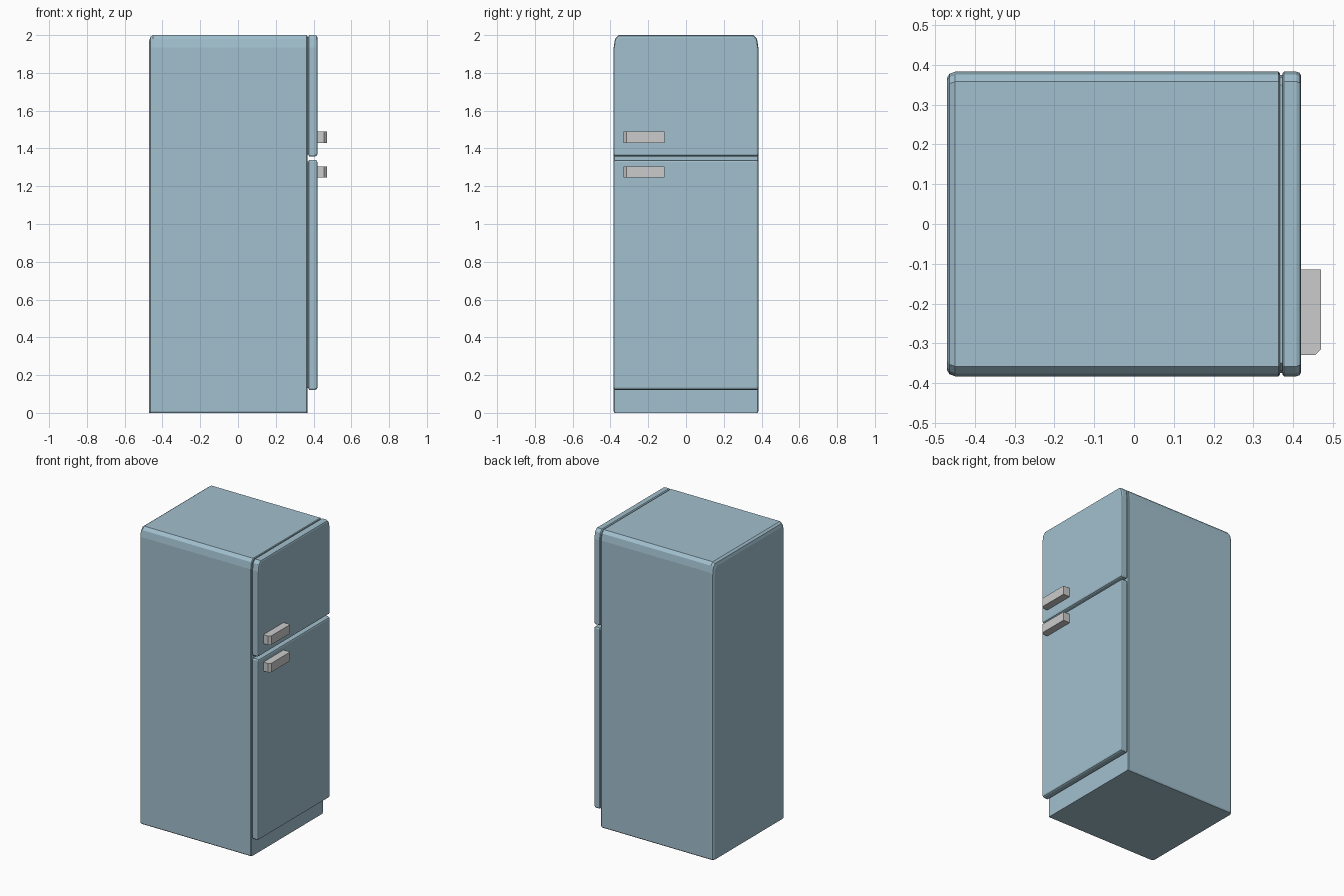
import bpy, bmesh

if "Cube" in bpy.data.objects:
    bpy.data.objects.remove(bpy.data.objects["Cube"])

blue = bpy.data.materials.new("pale_blue")
blue.diffuse_color = (0.36, 0.53, 0.62, 1)
blue.use_nodes = True
blue.node_tree.nodes["Principled BSDF"].inputs["Base Color"].default_value = blue.diffuse_color

HALF = 0.383  # half width of body and doors


def make_object(name, bm, mat=None):
    bmesh.ops.recalc_face_normals(bm, faces=bm.faces)
    me = bpy.data.meshes.new(name)
    bm.to_mesh(me)
    bm.free()
    ob = bpy.data.objects.new(name, me)
    bpy.context.collection.objects.link(ob)
    if mat:
        me.materials.append(mat)
    return ob


def outline(z0, z1, inset, drop, rounded):
    """Symmetric y-z cross-section with a chamfered base and optional rounded top."""
    w, b, t = HALF - inset, z0, z1 - drop
    half = [(w - 0.005, b), (w, b + 0.008)]
    if rounded:
        half += [(w, t - 0.065), (w - 0.007, t - 0.02), (w - 0.025, t)]
    else:
        half += [(w, t - 0.008), (w - 0.005, t)]
    return half + [(-y, z) for y, z in reversed(half)]


def loft(name, sections, mat=None):
    """Bridge cross-sections (x, outline) along x and cap both ends."""
    bm = bmesh.new()
    rings = [[bm.verts.new((x, y, z)) for y, z in pts] for x, pts in sections]
    n = len(rings[0])
    for a, b in zip(rings, rings[1:]):
        for i in range(n):
            j = (i + 1) % n
            bm.faces.new((a[i], a[j], b[j], b[i]))
    bm.faces.new(rings[0])
    bm.faces.new(rings[-1])
    return make_object(name, bm, mat)


# Cabinet: softened back edges, small bevel at the front
loft("cabinet", [(x, outline(0, 2, i, d, True)) for x, i, d in (
    (-0.47, 0.015, 0.03), (-0.464, 0.005, 0.01), (-0.45, 0, 0),
    (0.363, 0, 0), (0.367, 0.004, 0.004))], blue)

# Doors, each with a thin recessed seal behind it
for name, z0, z1, rounded in (("upper", 1.358, 2.0, True), ("lower", 0.122, 1.34, False)):
    loft(name + "_door", [(x, outline(z0 + e, z1, i, e, rounded)) for x, i, e in (
        (0.373, 0.004, 0.006), (0.377, 0, 0), (0.409, 0, 0),
        (0.417, 0.003, 0.004), (0.42, 0.009, 0.012))], blue)
    loft(name + "_seal", [(x, outline(z0 + 0.01, z1, 0.008, 0.01, rounded))
                          for x in (0.366, 0.374)], blue)

# Handles: solid bars with one chamfered outer corner
plan = [(0.418, -0.115), (0.47, -0.115), (0.47, -0.316), (0.455, -0.33), (0.418, -0.33)]
for name, z in (("upper_handle", 1.43), ("lower_handle", 1.245)):
    bm = bmesh.new()
    face = bm.faces.new([bm.verts.new((x, y, z)) for x, y in plan])
    top = bmesh.ops.extrude_face_region(bm, geom=[face])["geom"]
    bmesh.ops.translate(bm, vec=(0, 0, 0.06),
                        verts=[v for v in top if isinstance(v, bmesh.types.BMVert)])
    if face.is_valid and sum(1 for f in bm.faces) < 7:
        bm.faces.new([v for v in face.verts]) if all(abs(v.co.z - z) > 1e-5 for v in face.verts) else None
    make_object(name, bm)
